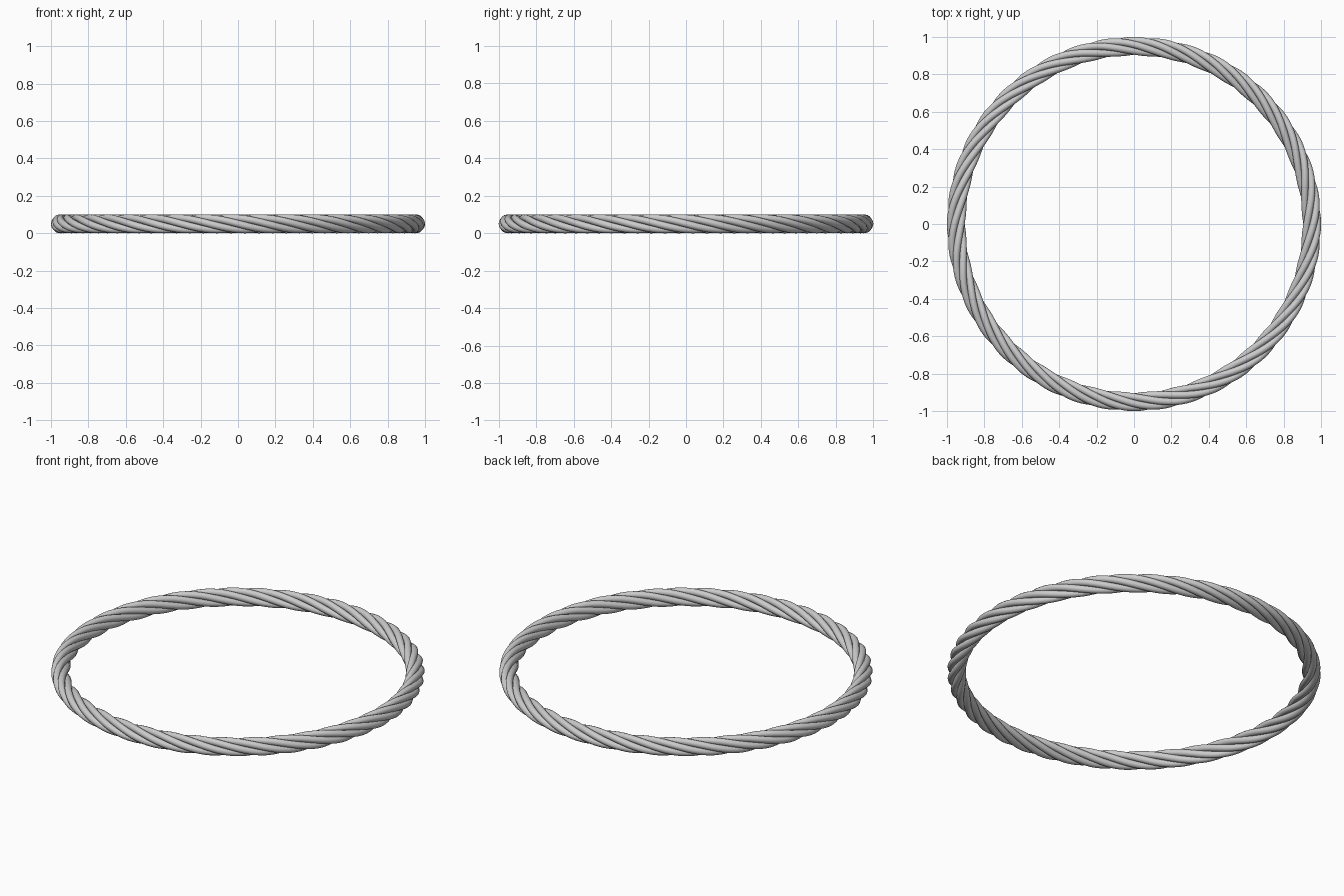
import bpy
from math import sin, cos, pi, tau

if "Cube" in bpy.data.objects:
    bpy.data.objects.remove(bpy.data.objects["Cube"])

STRANDS, TWISTS = 5, 8          # strands in the rope, turns around the ring
RING, ROPE = 0.95, 0.05         # ring radius, overall rope radius
s = sin(pi / STRANDS)
HELIX = ROPE / (1 + s)          # strand centre distance from the rope axis
STRAND = HELIX * s * 1.03       # strand radius, slightly overlapping
STEPS = 320


def make_strand(i):
    """One closed strand winding around the ring."""
    curve = bpy.data.curves.new("rope_strand", 'CURVE')
    curve.dimensions = '3D'
    curve.bevel_depth = STRAND
    curve.bevel_resolution = 4
    sp = curve.splines.new('POLY')
    sp.points.add(STEPS - 1)
    for n, p in enumerate(sp.points):
        a = tau * n / STEPS
        phi = tau * i / STRANDS - TWISTS * a
        r = RING + HELIX * cos(phi)
        p.co = (r * cos(a - pi / 2), r * sin(a - pi / 2),
                ROPE + HELIX * sin(phi), 1)
    sp.use_cyclic_u = True
    sp.use_smooth = True
    ob = bpy.data.objects.new(f"rope_strand_{i + 1}", curve)
    bpy.context.collection.objects.link(ob)
    return ob


# Twisted rope ring
strands = [make_strand(i) for i in range(STRANDS)]
bpy.ops.object.select_all(action='DESELECT')
for ob in strands:
    ob.select_set(True)
bpy.context.view_layer.objects.active = strands[0]
bpy.ops.object.convert(target='MESH')
bpy.ops.object.shade_smooth()
